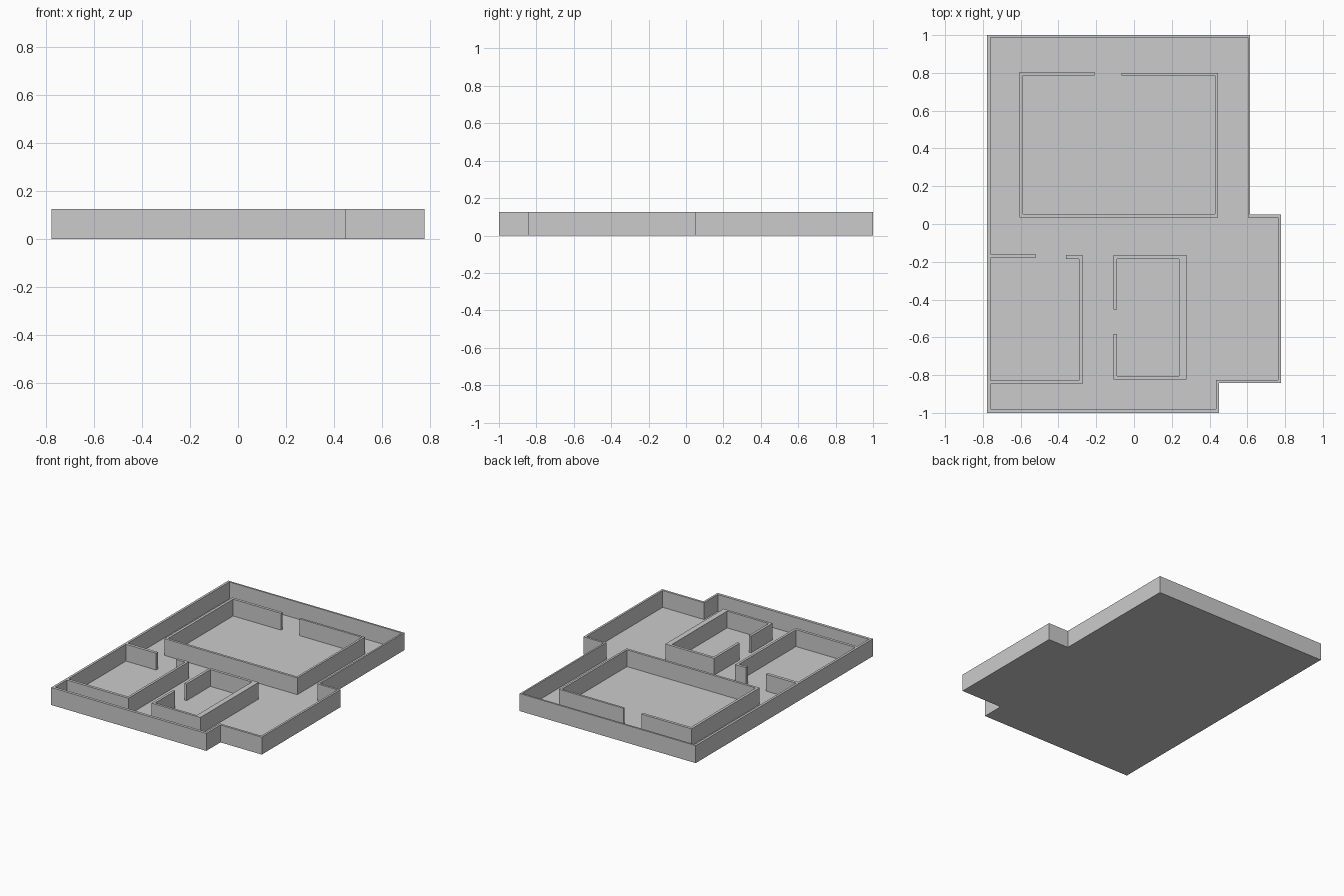
import bpy, bmesh

if "Cube" in bpy.data.objects:
    bpy.data.objects.remove(bpy.data.objects["Cube"])

HEIGHT = 0.125
FLOOR = 0.005


def make_object(name, bm):
    bmesh.ops.recalc_face_normals(bm, faces=bm.faces)
    mesh = bpy.data.meshes.new(name)
    bm.to_mesh(mesh)
    bm.free()
    obj = bpy.data.objects.new(name, mesh)
    bpy.context.collection.objects.link(obj)


def slab(name, outline, height):
    bm = bmesh.new()
    base = bm.faces.new([bm.verts.new((x, y, 0)) for x, y in outline])
    top = bmesh.ops.extrude_face_region(bm, geom=[base], use_keep_orig=True)
    verts = [g for g in top["geom"] if isinstance(g, bmesh.types.BMVert)]
    bmesh.ops.translate(bm, verts=verts, vec=(0, 0, height))
    make_object(name, bm)


def ring_wall(name, outer, inner):
    bm = bmesh.new()
    loops = [[bm.verts.new((x, y, z)) for x, y in pts]
             for pts, z in ((outer, 0), (outer, HEIGHT), (inner, HEIGHT), (inner, 0))]
    n = len(outer)
    for k in range(4):
        a, b = loops[k], loops[(k + 1) % 4]
        for i in range(n):
            j = (i + 1) % n
            bm.faces.new((a[i], a[j], b[j], b[i]))
    make_object(name, bm)


def open_wall(name, outer, inner):
    # Wall with free ends at a doorway: out along one side, back along the other
    slab(name, outer + inner[::-1], HEIGHT)


# Stepped building outline: floor and perimeter wall
outer = [(-.777, -1), (.45, -1), (.45, -.841), (.777, -.841),
         (.777, .05), (.615, .05), (.615, 1), (-.777, 1)]
inner = [(-.76, -.98), (.435, -.98), (.435, -.825), (.762, -.825),
         (.762, .035), (.603, .035), (.603, .987), (-.76, .987)]
slab("floor", outer, FLOOR)
ring_wall("perimeter_wall", outer, inner)

# Large back room, door in its back wall
open_wall("back_room_wall",
          [(-.21, .805), (-.607, .805), (-.607, .035), (.445, .035), (.445, .80), (-.065, .80)],
          [(-.21, .785), (-.588, .785), (-.588, .052), (.43, .052), (.43, .785), (-.065, .785)])

# Left room, sharing the perimeter wall
slab("left_room_door_wall", [(-.765, -.18), (-.522, -.18), (-.522, -.158), (-.765, -.158)], HEIGHT)
open_wall("left_room_wall",
          [(-.36, -.164), (-.273, -.164), (-.273, -.848), (-.765, -.848)],
          [(-.36, -.184), (-.29, -.184), (-.29, -.828), (-.765, -.828)])

# Small centre room, door in its left wall
open_wall("centre_room_wall",
          [(-.108, -.452), (-.108, -.164), (.278, -.164), (.278, -.823), (-.108, -.823), (-.108, -.582)],
          [(-.09, -.452), (-.09, -.184), (.239, -.184), (.239, -.806), (-.09, -.806), (-.09, -.582)])
